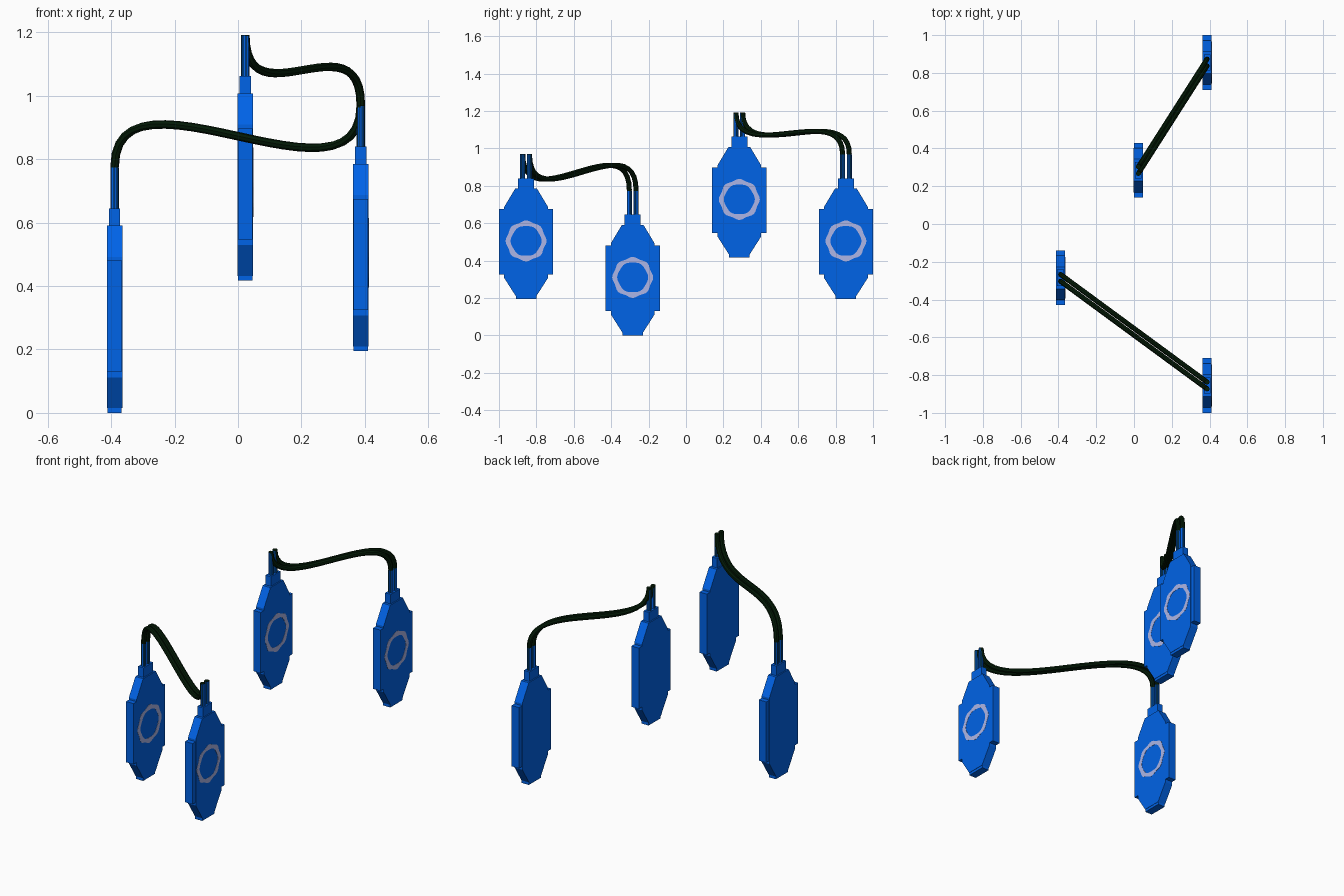
import bpy, bmesh, math
from mathutils import Vector

if "Cube" in bpy.data.objects:
    bpy.data.objects.remove(bpy.data.objects["Cube"])


def material(name, rgb):
    m = bpy.data.materials.new(name)
    m.diffuse_color = (*rgb, 1)
    m.use_nodes = True
    m.node_tree.nodes["Principled BSDF"].inputs["Base Color"].default_value = m.diffuse_color
    return m


BLUE = material("blue", (0.0, 0.125, 0.80))
LAVENDER = material("lavender", (0.42, 0.47, 0.80))
DARK = material("dark_green_black", (0.001, 0.011, 0.002))


def finish(bm, name, mat, loc):
    bmesh.ops.recalc_face_normals(bm, faces=bm.faces[:])
    me = bpy.data.meshes.new(name)
    bm.to_mesh(me)
    bm.free()
    me.materials.append(mat)
    ob = bpy.data.objects.new(name, me)
    ob.location = loc
    bpy.context.collection.objects.link(ob)
    return ob


def plate(name, outline, half, loc):
    """Extrude a (y, z) outline along x by +-half."""
    bm = bmesh.new()
    f = bm.faces.new([bm.verts.new((-half, y, z)) for y, z in outline])
    r = bmesh.ops.extrude_face_region(bm, geom=[f])
    bmesh.ops.translate(bm, vec=(2 * half, 0, 0),
                        verts=[v for v in r["geom"] if isinstance(v, bmesh.types.BMVert)])
    return finish(bm, name, BLUE, loc)


def rect(y0, y1, z0, z1):
    return [(y0, z0), (y1, z0), (y1, z1), (y0, z1)]


def ring(name, loc):
    """Thin ring emblem with a slightly notched rim on the +x face."""
    bm = bmesh.new()
    n = 48
    rows = []
    for i in range(n):
        a = 2 * math.pi * i / n
        ro = 0.106 + 0.004 * math.cos(8 * a)
        ri = 0.081 + 0.002 * math.cos(6 * a)
        rows.append([bm.verts.new((x, r * math.cos(a), r * math.sin(a)))
                     for x, r in ((0, ri), (0, ro), (0.002, ro), (0.002, ri))])
    for i in range(n):
        a, b = rows[i], rows[(i + 1) % n]
        for k in range(4):
            bm.faces.new((a[k], a[(k + 1) % 4], b[(k + 1) % 4], b[k]))
    finish(bm, name, LAVENDER, loc)


def post(name, mat, sides, radius, z0, z1, y, loc, caps):
    bm = bmesh.new()
    bmesh.ops.create_cone(bm, cap_ends=caps, segments=sides, radius1=radius, radius2=radius, depth=z1 - z0)
    finish(bm, name, mat, Vector(loc) + Vector((0, y, (z0 + z1) / 2)))


def tag(label, loc):
    # octagonal body
    right = [(0.055, 0.015), (0.117, 0.112), (0.117, 0.492), (0.058, 0.59)]
    plate(label + "_body", right + [(-y, z) for y, z in reversed(right)], 0.0245, loc)
    # bottom edge, neck
    plate(label + "_foot", rect(-0.055, 0.055, 0, 0.03), 0.0225, loc)
    plate(label + "_neck", rect(-0.043, 0.043, 0.58, 0.645), 0.0175, loc)
    for s, side in ((-1, "front"), (1, "back")):
        # side strips
        plate(f"{label}_{side}_strip", rect(*sorted((s * 0.11, s * 0.145)), 0.13, 0.48), 0.0235, loc)
        # blue wire sleeve with the dark wire core inside
        post(f"{label}_{side}_sleeve", BLUE, 8, 0.0133, 0.635, 0.773, s * 0.018, loc, False)
        post(f"{label}_{side}_core", DARK, 16, 0.0125, 0.635, 0.775, s * 0.018, loc, True)
    ring(label + "_emblem", Vector(loc) + Vector((0.0235, 0, 0.31)))


def cable(name, p0, p1, h):
    """S-shaped wire leaving p0 along +h and reaching p1 along +h in z."""
    cu = bpy.data.curves.new(name, "CURVE")
    cu.dimensions = "3D"
    cu.bevel_depth = 0.0135
    cu.bevel_resolution = 2
    cu.resolution_u = 24
    cu.use_fill_caps = True
    sp = cu.splines.new("BEZIER")
    sp.bezier_points.add(1)
    for bp, p in zip(sp.bezier_points, (p0, p1)):
        bp.handle_left_type = bp.handle_right_type = "FREE"
        bp.co = p
        bp.handle_left = p - Vector((0, 0, h))
        bp.handle_right = p + Vector((0, 0, h))
    ob = bpy.data.objects.new(name, cu)
    bpy.context.collection.objects.link(ob)
    cu.materials.append(DARK)
    bpy.ops.object.select_all(action="DESELECT")
    ob.select_set(True)
    bpy.context.view_layer.objects.active = ob
    bpy.ops.object.convert(target="MESH")
    bpy.ops.object.shade_smooth_by_angle()


# four hanging tags
TAGS = {
    "low_tag": (-0.389, -0.285, 0.0),
    "front_tag": (0.387, -0.855, 0.195),
    "high_tag": (0.023, 0.285, 0.417),
    "back_tag": (0.387, 0.855, 0.195),
}
for label, loc in TAGS.items():
    tag(label, loc)

# paired wires joining the tags
for s in (-1, 1):
    for a, b, h in (("low_tag", "front_tag", 0.365), ("high_tag", "back_tag", -0.285)):
        off = Vector((0, s * 0.018, 0.775))
        cable(f"{a}_wire_{'front' if s < 0 else 'back'}", Vector(TAGS[a]) + off, Vector(TAGS[b]) + off, h)
